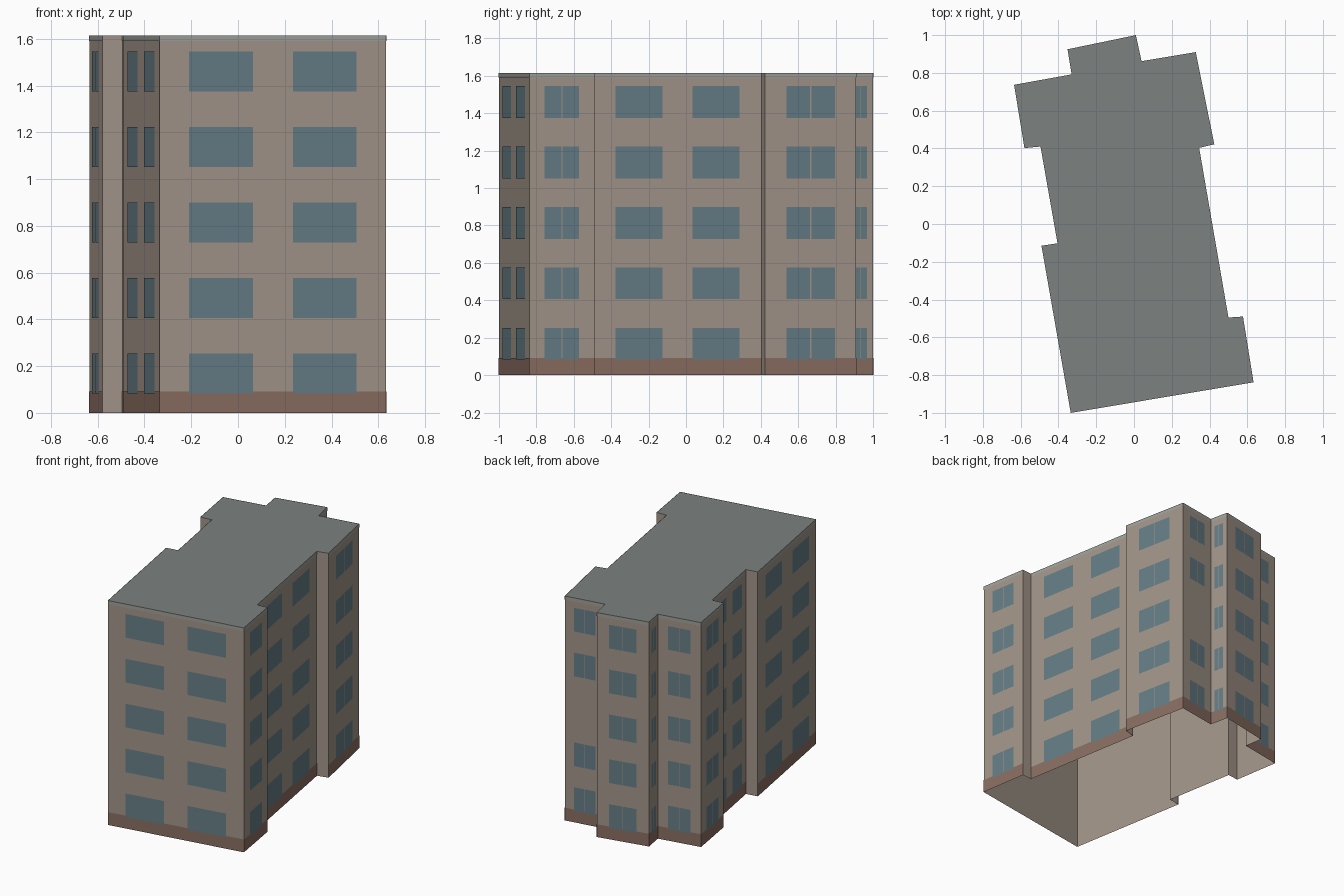
import bpy, bmesh
from mathutils import Vector

if "Cube" in bpy.data.objects:
    bpy.data.objects.remove(bpy.data.objects["Cube"])

H = 1.615          # building height
FLOORS = 5
STEP = 0.323       # storey height
EPS = 0.0015       # how far flat trims sit in front of the wall

# Footprint corners, counter-clockwise from the front left
PLAN = [(-0.335, -1.0), (0.633, -0.838), (0.577, -0.490), (0.500, -0.495),
        (0.345, 0.403), (0.425, 0.422), (0.327, 0.910), (0.040, 0.862),
        (0.010, 1.0), (-0.352, 0.925), (-0.330, 0.792), (-0.635, 0.737),
        (-0.580, 0.402), (-0.495, 0.410), (-0.405, -0.102), (-0.490, -0.115)]

# Window layouts as spans along a wall
WIDE = [(0.13, 0.412), (0.588, 0.87)]
PAIR = [(0.235, 0.493), (0.507, 0.765)]
BLANK = {(6, 2)}   # (wall, floor) left without a window


def material(name, rgb):
    m = bpy.data.materials.new(name)
    m.diffuse_color = (*rgb, 1)
    m.use_nodes = True
    m.node_tree.nodes["Principled BSDF"].inputs["Base Color"].default_value = m.diffuse_color
    return m


def make_object(name, bm, mat):
    me = bpy.data.meshes.new(name)
    bm.to_mesh(me)
    bm.free()
    me.materials.append(mat)
    ob = bpy.data.objects.new(name, me)
    bpy.context.collection.objects.link(ob)
    return ob


def panel(bm, a, b, span, z0, z1, off):
    """Upright rectangle on the wall a-b, facing outwards."""
    d = b - a
    n = Vector((d.y, -d.x)).normalized() * off
    p, q = a + d * span[0] + n, a + d * span[1] + n
    bm.faces.new([bm.verts.new((v.x, v.y, z))
                  for v, z in ((p, z0), (q, z0), (q, z1), (p, z1))])


corners = [Vector(p) for p in PLAN]
walls = list(zip(corners, corners[1:] + corners[:1]))
wall_bm, base_bm, trim_bm, win_bm, roof_bm = [bmesh.new() for _ in range(5)]

for i, (a, b) in enumerate(walls):
    length = (b - a).length
    panel(wall_bm, a, b, (0, 1), 0, H, 0)
    if length < 0.1:            # narrow returns stay plain
        continue
    panel(base_bm, a, b, (0, 1), 0, 0.092, EPS)
    panel(trim_bm, a, b, (0, 1), H - 0.025, H, EPS)
    for f in range(FLOORS):
        if (i, f) in BLANK:
            continue
        for span in (WIDE if length > 0.505 else PAIR):
            z = 0.083 + f * STEP
            panel(win_bm, a, b, span, z, z + 0.17, 2 * EPS)

# Flat roof
roof_bm.faces.new([roof_bm.verts.new((p.x, p.y, H)) for p in corners])
bmesh.ops.remove_doubles(wall_bm, verts=wall_bm.verts, dist=1e-5)

make_object("walls", wall_bm, material("plaster", (0.36, 0.30, 0.25)))
make_object("plinth", base_bm, material("brick", (0.25, 0.155, 0.12)))
make_object("roof_edge", trim_bm, material("edge_grey", (0.34, 0.35, 0.32)))
make_object("windows", win_bm, material("glass", (0.13, 0.205, 0.235)))
make_object("roof", roof_bm, material("roof_grey", (0.20, 0.225, 0.215)))
